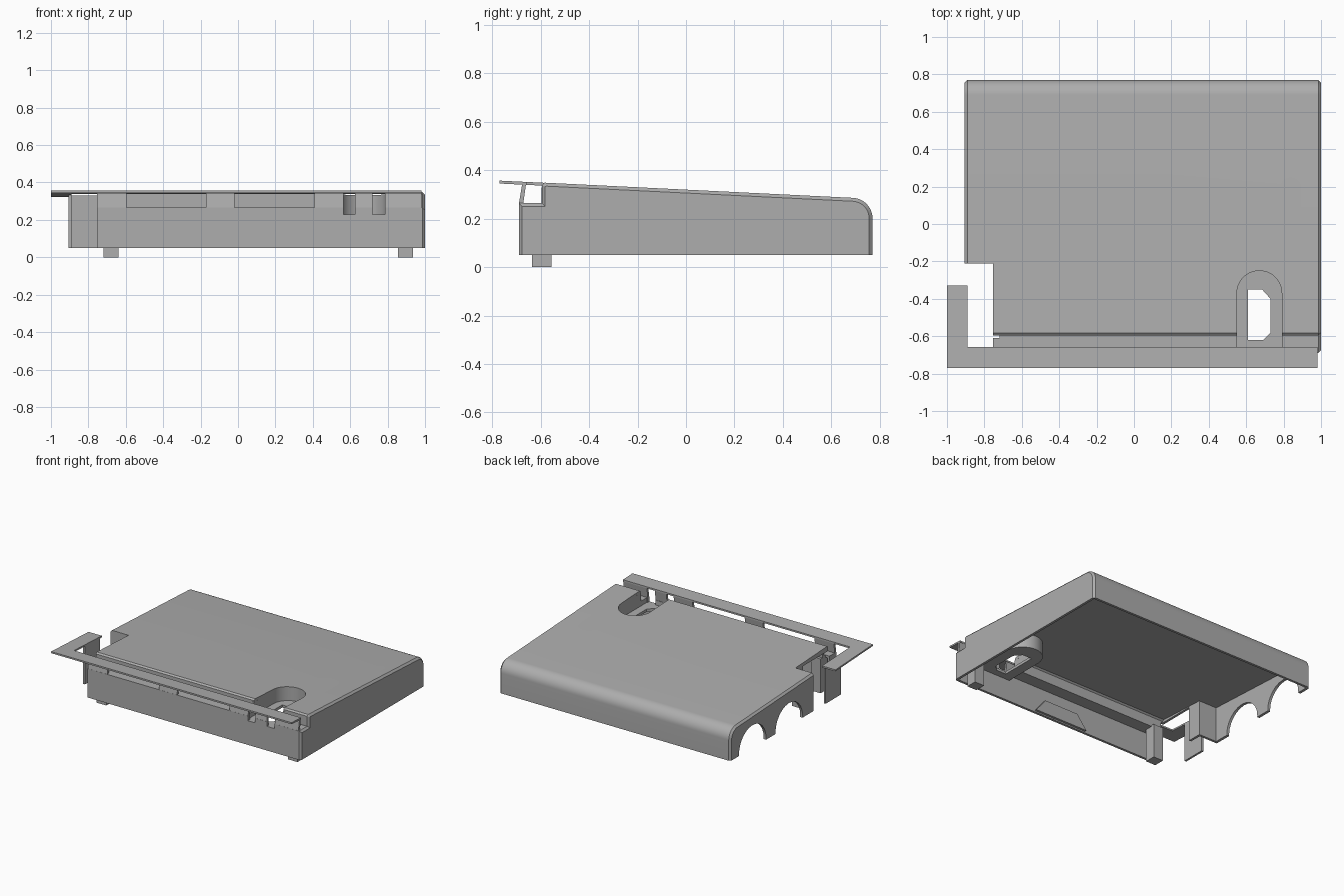
import bpy, bmesh, math
from mathutils import Vector

cube = bpy.data.objects.get("Cube")
if cube:
    bpy.data.objects.remove(cube, do_unlink=True)

grey = bpy.data.materials.new("plain_grey")
grey.use_nodes = True
grey.diffuse_color = (0.42, 0.42, 0.42, 1)
grey.node_tree.nodes["Principled BSDF"].inputs["Base Color"].default_value = (0.42, 0.42, 0.42, 1)


def roof_z(y):
    """Height of the sloping top surface."""
    return 0.357 - 0.0485 * (y + 0.77)


def prism(name, outline, axis, lo, hi, chamfer=0):
    """Extrude a 2D outline along x (outline in y, z), y (x, z) or z (x, y)."""
    place = {"x": lambda a, b, t: (t, a, b),
             "y": lambda a, b, t: (a, t, b),
             "z": lambda a, b, t: (a, b, t)}[axis]
    bm = bmesh.new()
    face = bm.faces.new([bm.verts.new(place(a, b, lo)) for a, b in outline])
    ext = bmesh.ops.extrude_face_region(bm, geom=[face])
    shift = Vector(place(0, 0, hi - lo))
    for v in ext["geom"]:
        if isinstance(v, bmesh.types.BMVert):
            v.co += shift
    bmesh.ops.recalc_face_normals(bm, faces=bm.faces)
    if chamfer:
        base = min(v.co.z for v in bm.verts)
        rim = [e for e in bm.edges if abs(e.verts[0].co.x - e.verts[1].co.x) < 1e-5
               and max(v.co.z for v in e.verts) > base + 1e-4]
        bmesh.ops.bevel(bm, geom=rim, offset=chamfer, segments=1, affect="EDGES")
    mesh = bpy.data.meshes.new(name)
    bm.to_mesh(mesh)
    bm.free()
    mesh.materials.append(grey)
    ob = bpy.data.objects.new(name, mesh)
    bpy.context.collection.objects.link(ob)
    return ob


def box(name, x, y, z):
    return prism(name, [(x[0], y[0]), (x[1], y[0]), (x[1], y[1]), (x[0], y[1])], "z", *z)


def combine(target, tool, operation="DIFFERENCE"):
    """Apply a boolean, then drop the tool."""
    mod = target.modifiers.new("combine", "BOOLEAN")
    mod.operation = operation
    mod.solver = "EXACT"
    mod.object = tool
    bpy.context.view_layer.objects.active = target
    bpy.ops.object.modifier_apply(modifier=mod.name)
    bpy.data.objects.remove(tool, do_unlink=True)


def arc(cx, cy, r, start, end, n):
    return [(cx + r * math.cos(math.radians(start + (end - start) * i / n)),
             cy + r * math.sin(math.radians(start + (end - start) * i / n)))
            for i in range(n + 1)]


def shell_outline(t, base):
    """Side profile of the case, inset by t."""
    back, front, step = 0.77 - t, -0.69 + t, -0.595 + t
    r = 0.085 - t
    return ([(front, base), (back, base)]
            + arc(0.685, 0.201, r, 0, 87, 12)
            + [(step + 0.012, roof_z(step) - t), (step, roof_z(step) - t - 0.01),
               (step, 0.265 - t), (front, 0.265 - t)])


def slot_outline(r, front):
    """U shape, open towards the front."""
    return arc(0.67, -0.37, r, 0, 180, 24) + [(0.67 - r, front), (0.67 + r, front)]


# Hollow case with a notched corner
case = prism("case", shell_outline(0, 0.05), "x", -0.905, 1, 0.014)
combine(case, box("notch", (-1.1, -0.755), (-1, -0.21), (-0.1, 0.6)))
combine(case, prism("cavity", shell_outline(0.018, -0.05), "x", -0.737, 0.982))
side_cavity = prism("side_cavity", shell_outline(0.018, -0.05), "x", -0.885, -0.70)
combine(side_cavity, box("keep_wall", (-1, -0.5), (-1, -0.192), (-0.1, 0.6)))
combine(case, side_cavity)

# Two arches in the right wall, and the gap behind the corner
for y in (0.51, 0.08):
    combine(case, prism("arch", arc(y, 0.06, 0.16, 0, 345, 23), "x", -0.95, -0.86))
combine(case, box("corner_gap", (-0.8, -0.72), (-0.61, -0.3), (-0.1, 0.31)))

# U-shaped pocket with a floor opening
combine(case, prism("pocket_body", slot_outline(0.135, -0.597), "z", 0.21, 0.328), "UNION")
combine(case, box("pocket_front", (0.535, 0.805), (-0.68, -0.58), (0.21, 0.26)), "UNION")
combine(case, prism("pocket_void", slot_outline(0.12, -0.668), "z", 0.23, 0.5))
combine(case, prism("floor_hole", [(0.61, -0.62), (0.69, -0.62), (0.73, -0.58), (0.73, -0.4),
                                   (0.685, -0.35), (0.61, -0.35)], "z", 0.1, 0.4))
for x in ((0.565, 0.625), (0.72, 0.785)):
    combine(case, box("front_window", x, (-0.8, -0.66), (0.23, 0.4)))


# Thin sloping lip, with a hook around the corner
def strip(name, y0, y1, x0, x1):
    return prism(name, [(y0, roof_z(y0) - 0.012), (y1, roof_z(y1) - 0.012),
                        (y1, roof_z(y1)), (y0, roof_z(y0))], "x", x0, x1)


strip("front_lip", -0.77, -0.658, -1, 0.98)
strip("lip_hook", -0.66, -0.33, -1, -0.89)
box("hook_plate", (-0.905, -0.89), (-0.53, -0.35), (0.05, 0.335))

# Posts carrying the lip, leaving windows between them
for x0, x1 in ((-0.755, -0.595), (-0.17, -0.02), (0.41, 0.565), (0.625, 0.72), (0.785, 0.98)):
    prism("lip_post", [(-0.69, 0.26), (-0.672, 0.26), (-0.66, 0.345), (-0.676, 0.345)],
          "x", x0, x1)

# Feet that run up to the ledge
for x0, x1 in ((-0.72, -0.64), (0.855, 0.935)):
    box("front_foot", (x0, x1), (-0.635, -0.555), (0, 0.255))

# Stiffener inside the front wall
prism("front_stiffener", [(-0.13, 0.06), (0.31, 0.06), (0.23, 0.16), (-0.05, 0.16)],
      "y", -0.675, -0.655)

# Smooth shading on curves, sharp elsewhere
bpy.ops.object.select_all(action="DESELECT")
case.select_set(True)
bpy.context.view_layer.objects.active = case
bpy.ops.object.shade_smooth_by_angle(angle=math.radians(25))
